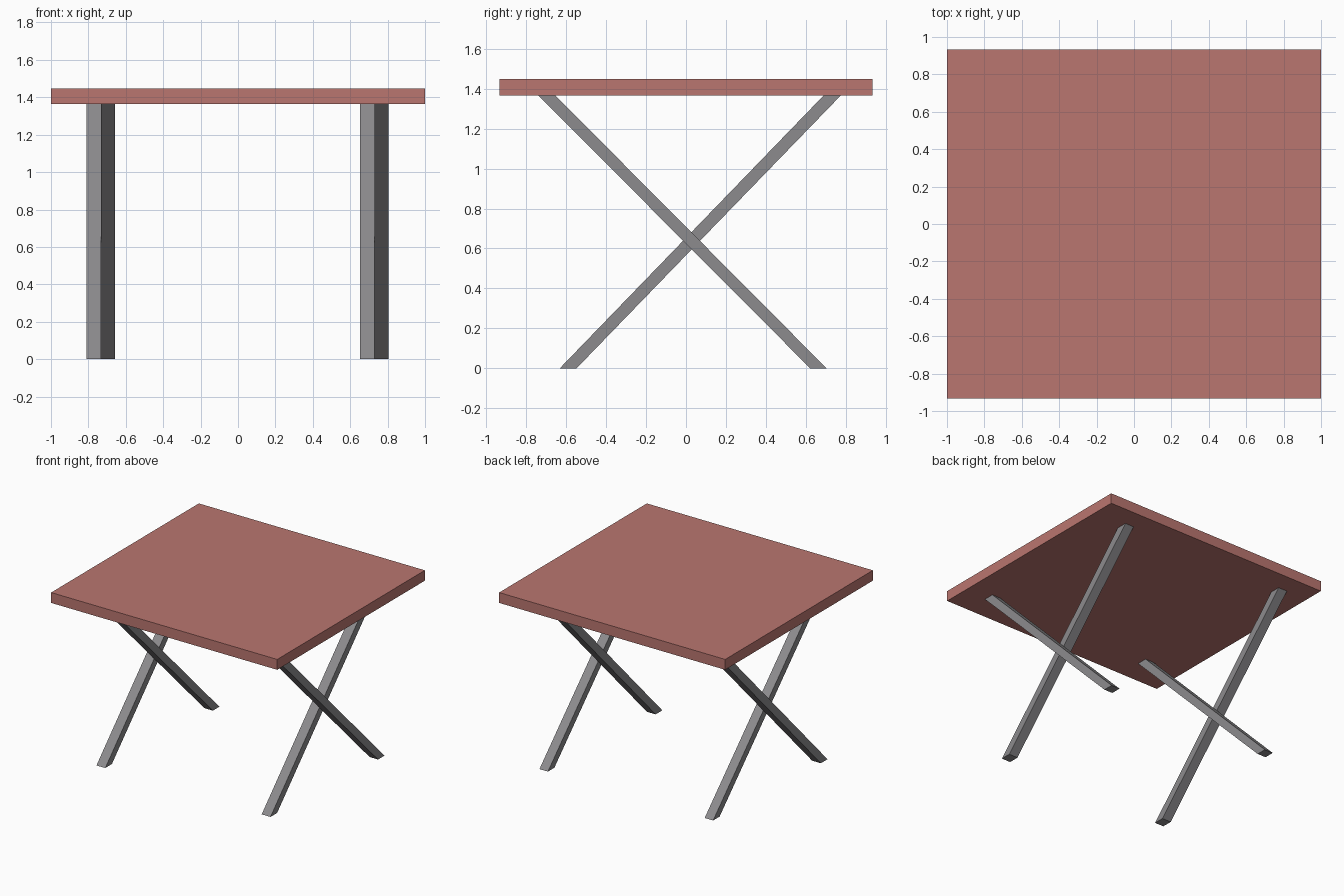
import bpy
import bmesh

if "Cube" in bpy.data.objects:
    bpy.data.objects.remove(bpy.data.objects["Cube"])


def material(name, rgb):
    m = bpy.data.materials.new(name)
    m.diffuse_color = (*rgb, 1.0)
    m.use_nodes = True
    m.node_tree.nodes["Principled BSDF"].inputs["Base Color"].default_value = m.diffuse_color
    return m


RED = material("dusty red", (0.49, 0.18, 0.16))
GREY = material("metal grey", (0.265, 0.26, 0.27))


def prism(name, profile, x0, x1, mat):
    """Extrude a (y, z) profile along x."""
    bm = bmesh.new()
    face = bm.faces.new([bm.verts.new((x0, y, z)) for y, z in profile])
    ext = bmesh.ops.extrude_face_region(bm, geom=[face])
    verts = [v for v in ext["geom"] if isinstance(v, bmesh.types.BMVert)]
    bmesh.ops.translate(bm, verts=verts, vec=(x1 - x0, 0, 0))
    bmesh.ops.recalc_face_normals(bm, faces=bm.faces)
    mesh = bpy.data.meshes.new(name)
    bm.to_mesh(mesh)
    bm.free()
    mesh.materials.append(mat)
    obj = bpy.data.objects.new(name, mesh)
    bpy.context.collection.objects.link(obj)
    return obj


UNDER, TOP = 1.364, 1.447

# Square slab top
prism("table_top", [(-0.933, UNDER), (0.933, UNDER), (0.933, TOP), (-0.933, TOP)],
      -1.0, 1.0, RED)

# Crossed slanted bars, cut flat at the floor and the underside
rising = [(-0.632, 0), (-0.548, 0), (0.773, UNDER), (0.687, UNDER)]
falling = [(0.622, 0), (0.704, 0), (-0.652, UNDER), (-0.737, UNDER)]
for side, x in (("left", -0.733), ("right", 0.729)):
    prism(side + "_leg_rising_back", rising, x - 0.077, x + 0.001, GREY)
    prism(side + "_leg_rising_front", falling, x, x + 0.075, GREY)
